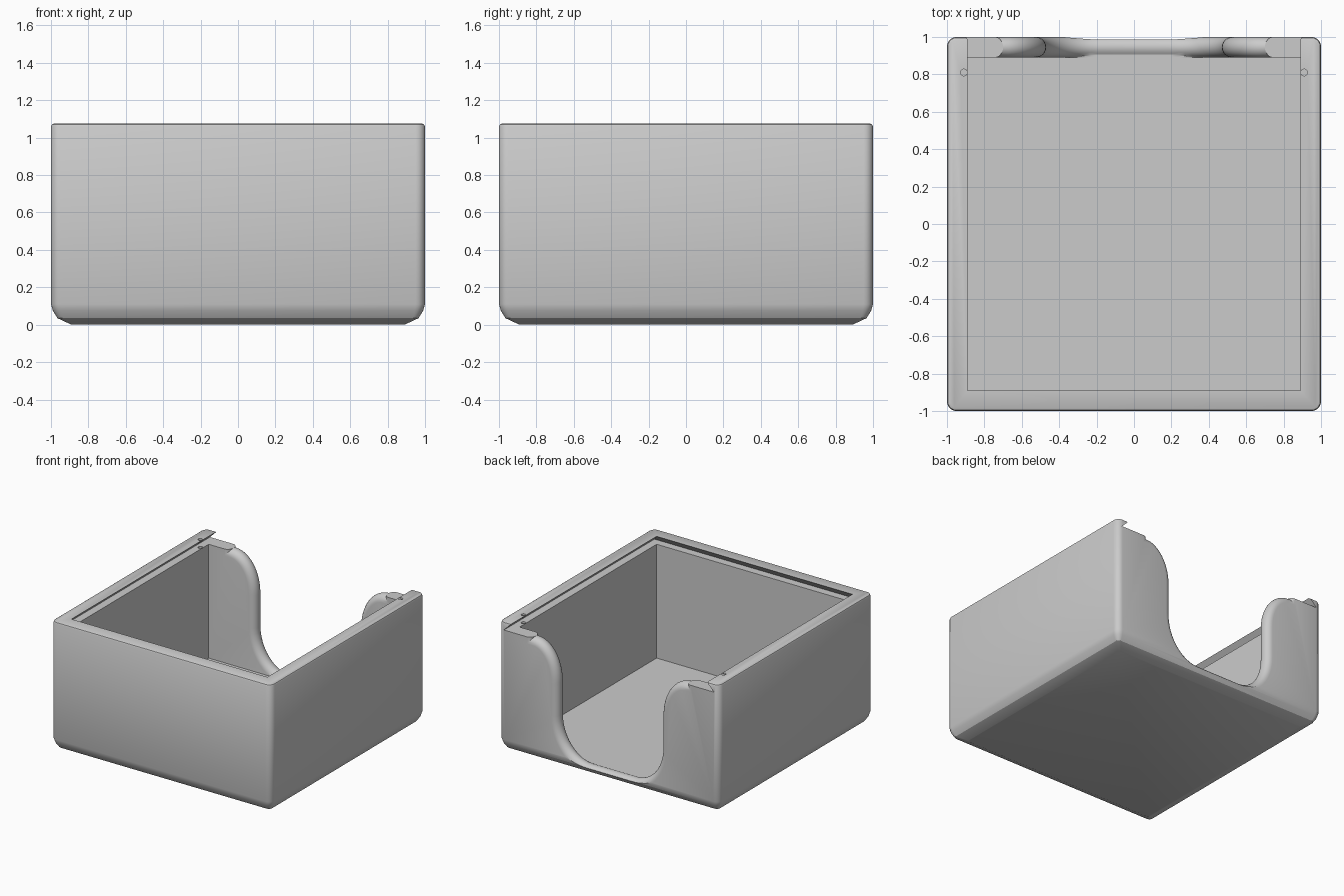
import bpy, bmesh, math

cube = bpy.data.objects.get("Cube")
if cube:
    bpy.data.objects.remove(cube, do_unlink=True)

grey = bpy.data.materials.new("plain_grey")
grey.use_nodes = True
colour = (0.6, 0.6, 0.6, 1)
grey.diffuse_color = colour
grey.node_tree.nodes["Principled BSDF"].inputs["Base Color"].default_value = colour

FLOOR, LEDGE, TOP = 0.075, 1.01, 1.075
INNER, GROOVE = 0.89, 0.955


def loft(name, rings):
    """Closed solid skinned through rings of equal point count."""
    bm = bmesh.new()
    rows = [[bm.verts.new(p) for p in ring] for ring in rings]
    n = len(rows[0])
    for a, b in zip(rows, rows[1:]):
        for i in range(n):
            j = (i + 1) % n
            bm.faces.new((a[i], a[j], b[j], b[i]))
    bm.faces.new(rows[0][::-1])
    bm.faces.new(rows[-1])
    bmesh.ops.recalc_face_normals(bm, faces=bm.faces)
    mesh = bpy.data.meshes.new(name)
    bm.to_mesh(mesh)
    bm.free()
    mesh.materials.append(grey)
    obj = bpy.data.objects.new(name, mesh)
    bpy.context.collection.objects.link(obj)
    return obj


def rounded_square(half, radius, z, steps=5):
    ring = []
    for q, (sx, sy) in enumerate(((1, 1), (-1, 1), (-1, -1), (1, -1))):
        for k in range(steps + 1):
            a = math.pi / 2 * (q + k / steps)
            ring.append((sx * (half - radius) + radius * math.cos(a),
                         sy * (half - radius) + radius * math.sin(a), z))
    return ring


def rectangle(half, front, back, z):
    return [(-half, front, z), (half, front, z), (half, back, z), (-half, back, z)]


def cut(target, cutter):
    cutter.hide_render = True
    bpy.context.view_layer.objects.active = target
    mod = target.modifiers.new("cut", "BOOLEAN")
    mod.operation, mod.solver, mod.object = "DIFFERENCE", "EXACT", cutter
    bpy.ops.object.modifier_apply(modifier=mod.name)
    bpy.data.objects.remove(cutter, do_unlink=True)


# Outer block with chamfered base and softened rim
box = loft("tray_box", [rounded_square(h, r, z) for h, r, z in (
    (0.89, 0.01, 0), (0.965, 0.03, 0.035), (0.99, 0.045, 0.075), (1, 0.05, 0.11),
    (1, 0.05, 1.06), (0.995, 0.045, 1.07), (0.985, 0.035, TOP))])

# Storage cavity
cut(box, loft("cavity", [rectangle(INNER, -INNER, INNER, z) for z in (FLOOR, LEDGE + 0.02)]))

# Dovetail lid channel, open at the back
cut(box, loft("lid_channel", [rectangle(h, -h, 1.2, z) for h, z in (
    (GROOVE, LEDGE), (INNER, TOP), (INNER, 1.2))]))


# Thumb opening: S-shaped side profile, swept through the back wall
def opening_half():
    """Points and outward normals from the bottom middle to the top."""
    steps = 12
    pts = []
    for k in range(steps + 1):
        a = math.pi / 2 * k / steps
        pts.append((0.2 + 0.27 * math.sin(a), 0.42 - 0.33 * math.cos(a),
                    math.sin(a), -math.cos(a)))
    for k in range(steps + 1):
        a = math.pi / 2 * k / steps
        pts.append((0.7 - 0.23 * math.cos(a), 0.69 + 0.32 * math.sin(a),
                    math.cos(a), -math.sin(a)))
    return pts


def opening_ring(y, grow, low):
    half = []
    for x, z, nx, nz in opening_half():
        half.append((min(x + nx * grow, 0.7 + 0.8 * grow), max(z + nz * grow, low)))
    edge = 0.7 + 0.8 * grow
    half[-1] = (edge, half[-1][1])
    half.append((edge, 1.3))
    return [(x, y, z) for x, z in half] + [(-x, y, z) for x, z in reversed(half)]


rings = []
bull, mid, slices = 0.055, 0.945, 12
for k in range(slices + 1):
    a = math.pi * k / slices
    y = mid - bull * math.cos(a)
    grow = bull * (1 - math.sin(a))
    rings.append(opening_ring(y, grow, FLOOR + 0.001 if y < mid else 0.02))
rings.insert(0, opening_ring(INNER - 0.002, bull, FLOOR + 0.001))
rings.append(opening_ring(1.05, bull, 0.02))
cut(box, loft("thumb_opening", rings))

# Small catch holes near the back of the rails
for side in (-1, 1):
    ring = [(side * 0.91 + 0.018 * math.cos(t * math.pi / 8),
             0.81 + 0.018 * math.sin(t * math.pi / 8)) for t in range(16)]
    cut(box, loft("catch_hole", [[(x, y, z) for x, y in ring] for z in (0.98, 1.2)]))

bpy.ops.object.select_all(action="DESELECT")
box.select_set(True)
bpy.context.view_layer.objects.active = box
bpy.ops.object.shade_smooth_by_angle(angle=math.radians(30))
